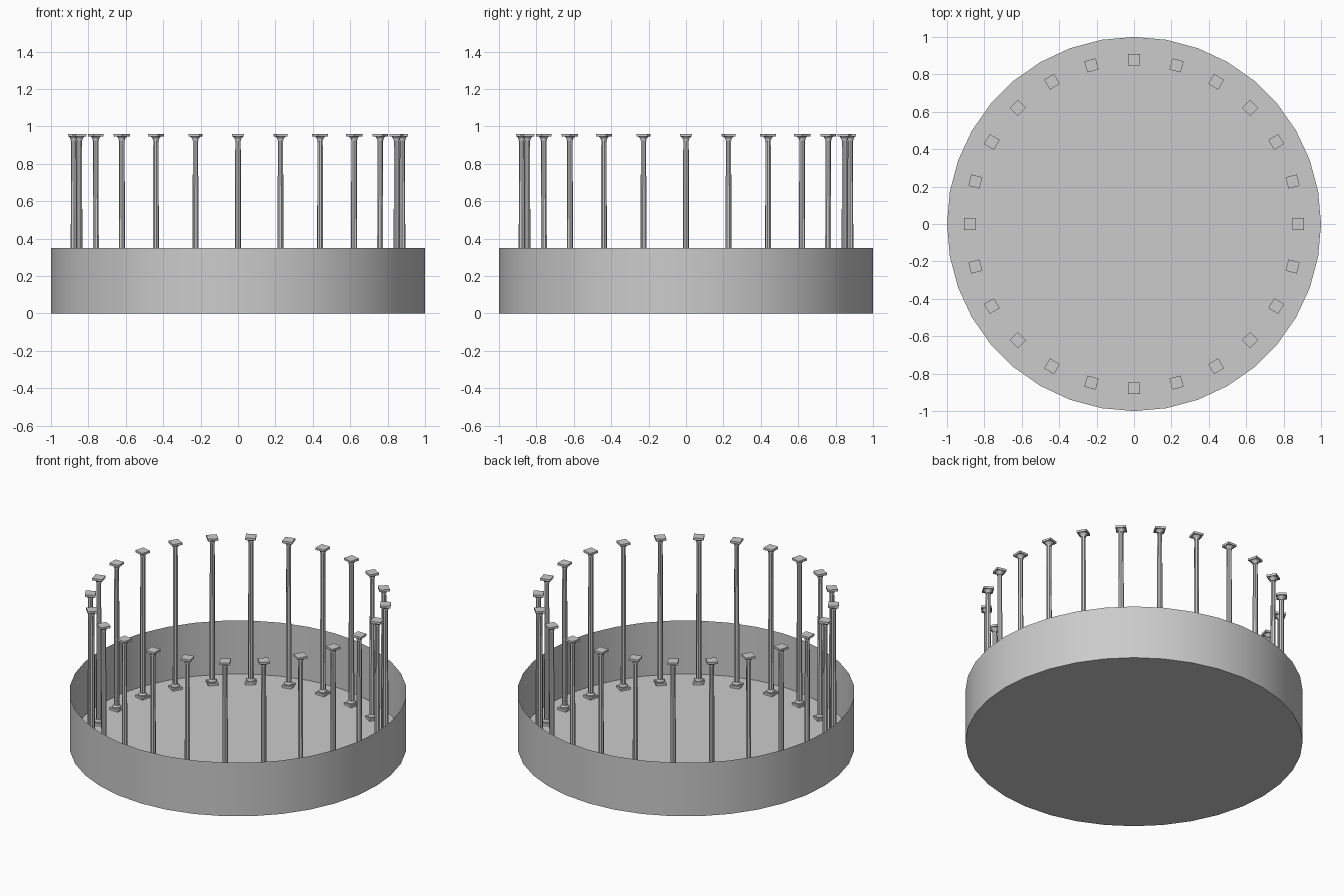
import bpy, bmesh, math
from mathutils import Matrix

if "Cube" in bpy.data.objects:
    bpy.data.objects.remove(bpy.data.objects["Cube"])


def finish(bm, name):
    mesh = bpy.data.meshes.new(name)
    bm.to_mesh(mesh)
    bm.free()
    obj = bpy.data.objects.new(name, mesh)
    bpy.context.collection.objects.link(obj)
    return obj


def smooth(obj, angle=30):
    bpy.ops.object.select_all(action='DESELECT')
    obj.select_set(True)
    bpy.context.view_layer.objects.active = obj
    bpy.ops.object.shade_smooth_by_angle(angle=math.radians(angle))


def loft(bm, rings):
    """Skin a stack of equal-length point rings and cap both ends."""
    loops = [[bm.verts.new(p) for p in r] for r in rings]
    n = len(loops[0])
    for a, b in zip(loops, loops[1:]):
        for i in range(n):
            j = (i + 1) % n
            bm.faces.new((a[i], a[j], b[j], b[i]))
    bm.faces.new(loops[0][::-1])
    bm.faces.new(loops[-1])


def round_ring(radius, z, n=16, groove=1.0):
    pts = []
    for i in range(n):
        a = 2 * math.pi * i / n
        r = radius * (groove if i % 2 else 1.0)
        pts.append((r * math.cos(a), r * math.sin(a), z))
    return pts


def square_ring(half, z):
    return [(-half, -half, z), (half, -half, z), (half, half, z), (-half, half, z)]


# open-topped round drum with a floor
bm = bmesh.new()
SIDES = 36
bottom, top = [], []
for i in range(SIDES):
    a = 2 * math.pi * i / SIDES
    c, s = math.cos(a), math.sin(a)
    bottom.append(bm.verts.new((c, s, 0)))
    top.append(bm.verts.new((c, s, 0.35)))
for i in range(SIDES):
    j = (i + 1) % SIDES
    bm.faces.new((bottom[i], bottom[j], top[j], top[i]))
bm.faces.new(bottom[::-1])
smooth(finish(bm, "drum_base"))

# one column: square plinth, rounded foot, fluted shaft, flared capital
bm = bmesh.new()
loft(bm, [square_ring(0.031, 0.0), square_ring(0.031, 0.015)])
loft(bm, [round_ring(r, z) for r, z in
          ((0.026, 0.015), (0.026, 0.022), (0.018, 0.032))])
loft(bm, [round_ring(r, z, 16, 0.85) for r, z in
          ((0.0170, 0.03), (0.0165, 0.40), (0.0145, 0.93))])
loft(bm, [round_ring(r, z) for r, z in
          ((0.0165, 0.925), (0.0175, 0.935), (0.027, 0.946))])
loft(bm, [square_ring(0.031, 0.946), square_ring(0.031, 0.96)])
column = finish(bm, "column_01")

# ring of 24 columns facing the centre
COUNT = 24
for k in range(COUNT):
    obj = column if k == 0 else column.copy()
    obj.name = f"column_{k + 1:02d}"
    if k:
        bpy.context.collection.objects.link(obj)
    obj.matrix_world = (Matrix.Rotation(2 * math.pi * k / COUNT, 4, 'Z')
                        @ Matrix.Translation((0.878, 0, 0)))
